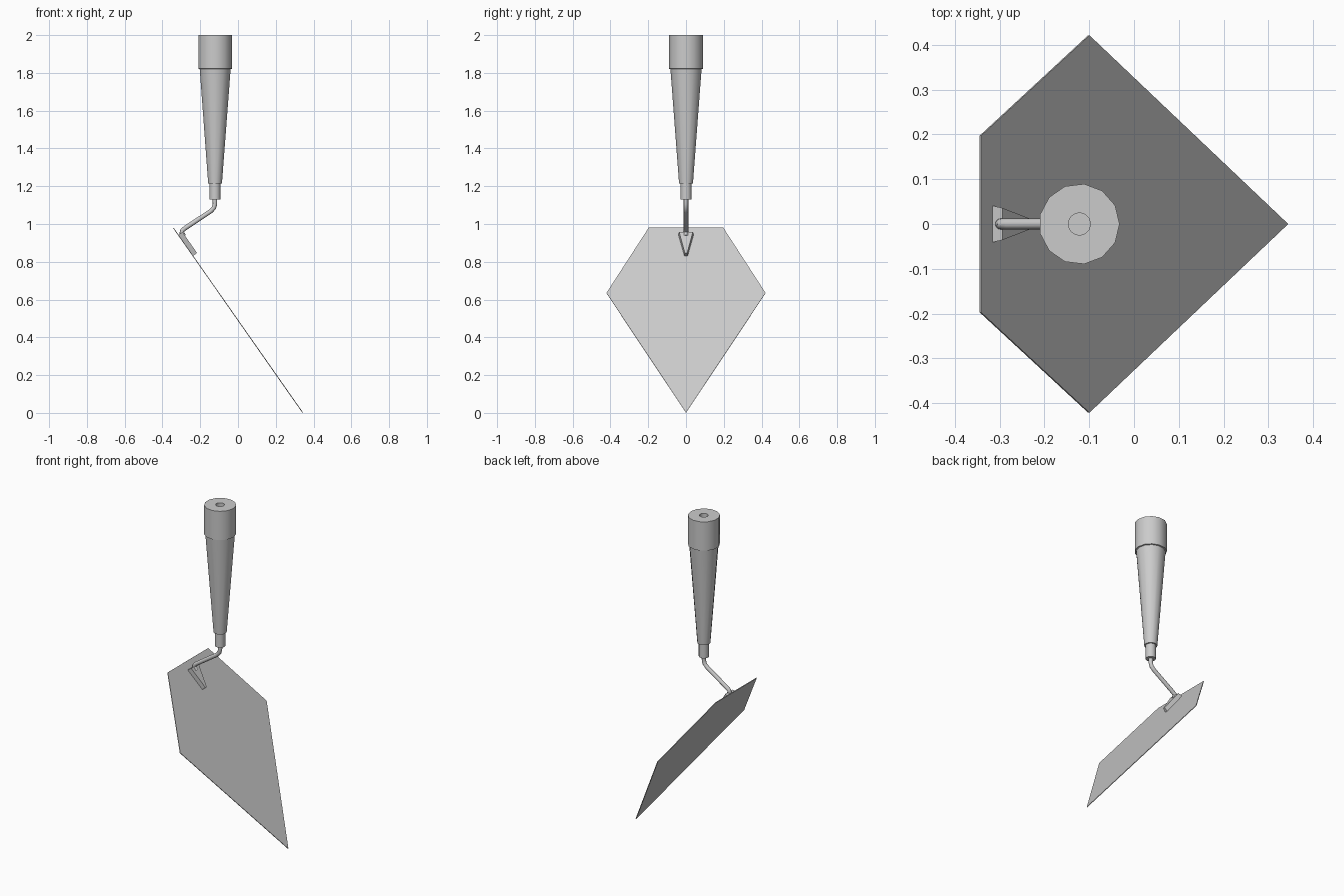
import bpy, bmesh, math
from mathutils import Vector, Matrix

cube = bpy.data.objects.get("Cube")
if cube:
    bpy.data.objects.remove(cube, do_unlink=True)

grey = bpy.data.materials.new("light_grey")
grey.use_nodes = True
grey.diffuse_color = (0.6, 0.6, 0.6, 1)
grey.node_tree.nodes["Principled BSDF"].inputs["Base Color"].default_value = (0.6, 0.6, 0.6, 1)


def finish(name, bm, smooth=False):
    bmesh.ops.recalc_face_normals(bm, faces=bm.faces)
    mesh = bpy.data.meshes.new(name)
    bm.to_mesh(mesh)
    bm.free()
    mesh.materials.append(grey)
    obj = bpy.data.objects.new(name, mesh)
    bpy.context.collection.objects.link(obj)
    if smooth:
        bpy.ops.object.select_all(action='DESELECT')
        obj.select_set(True)
        bpy.context.view_layer.objects.active = obj
        bpy.ops.object.shade_smooth_by_angle(angle=math.radians(35))
    return obj


def lathe(name, profile, x, sides):
    """Closed turned solid around a vertical axis from (radius, z) pairs."""
    bm = bmesh.new()
    rings = [[bm.verts.new((x + r * math.cos(math.tau * i / sides),
                            r * math.sin(math.tau * i / sides), z))
              for i in range(sides)] for r, z in profile]
    for a, b in zip(rings, rings[1:]):
        for i in range(sides):
            j = (i + 1) % sides
            bm.faces.new((a[i], a[j], b[j], b[i]))
    bm.faces.new(rings[0])
    bm.faces.new(rings[-1])
    return finish(name, bm, True)


def loft(name, bottom, top, matrix):
    """Solid between two matching outlines, placed by a matrix."""
    bm = bmesh.new()
    a, b = ([bm.verts.new(matrix @ Vector(p)) for p in ring] for ring in (bottom, top))
    bm.faces.new(a)
    bm.faces.new(b)
    for i in range(len(a)):
        j = (i + 1) % len(a)
        bm.faces.new((a[i], a[j], b[j], b[i]))
    return finish(name, bm)


# Tapered grip with butt cap and shallow hanging hole
AXIS = -0.122
lathe("handle", [(0.037, 1.215), (0.083, 1.82), (0.09, 1.822), (0.09, 2.0),
                 (0.025, 2.0), (0.025, 1.97)], AXIS, 13)
lathe("ferrule", [(0.029, 1.13), (0.029, 1.22)], AXIS, 13)

# Sloping blade frame: local x runs down the blade, y across, z out of its upper face
along = Vector((0.685, 0, -0.978)).normalized()
across = Vector((0, 1, 0))
out = along.cross(across)
frame = Matrix((along, across, out)).transposed().to_4x4()
frame.translation = Vector((-0.343, 0, 0.98))

# Thin five-sided blade
outline = [(0, -0.197), (0, 0.197), (0.422, 0.421), (1.195, 0), (0.422, -0.421)]
loft("blade", [(x, y, -0.002) for x, y in outline],
     [(x, y, 0.002) for x, y in outline], frame)

# Wedge bracket welding the shank to the blade
loft("bracket",
     [(0.045, -0.041, 0), (0.045, 0.041, 0), (0.183, 0.009, 0), (0.183, -0.009, 0)],
     [(0.047, -0.036, 0.027), (0.047, 0.036, 0.027), (0.181, 0.006, 0.027), (0.181, -0.006, 0.027)],
     frame)

# Bent round shank with softened corners
path = [Vector((x, 0, z)) for x, z in
        [(AXIS, 1.15), (AXIS, 1.125), (AXIS, 1.105), (-0.128, 1.085), (-0.144, 1.068),
         (-0.28, 0.978), (-0.295, 0.966), (-0.298, 0.955), (-0.286, 0.935)]]
bm = bmesh.new()
rings = []
for k, p in enumerate(path):
    t = (path[min(k + 1, len(path) - 1)] - path[max(k - 1, 0)]).normalized()
    side = t.cross(across)
    rings.append([bm.verts.new(p + 0.012 * (side * math.cos(a) + across * math.sin(a)))
                  for a in (math.tau * i / 12 for i in range(12))])
for a, b in zip(rings, rings[1:]):
    for i in range(12):
        j = (i + 1) % 12
        bm.faces.new((a[i], a[j], b[j], b[i]))
bm.faces.new(rings[0])
bm.faces.new(rings[-1])
finish("shank", bm, True)
